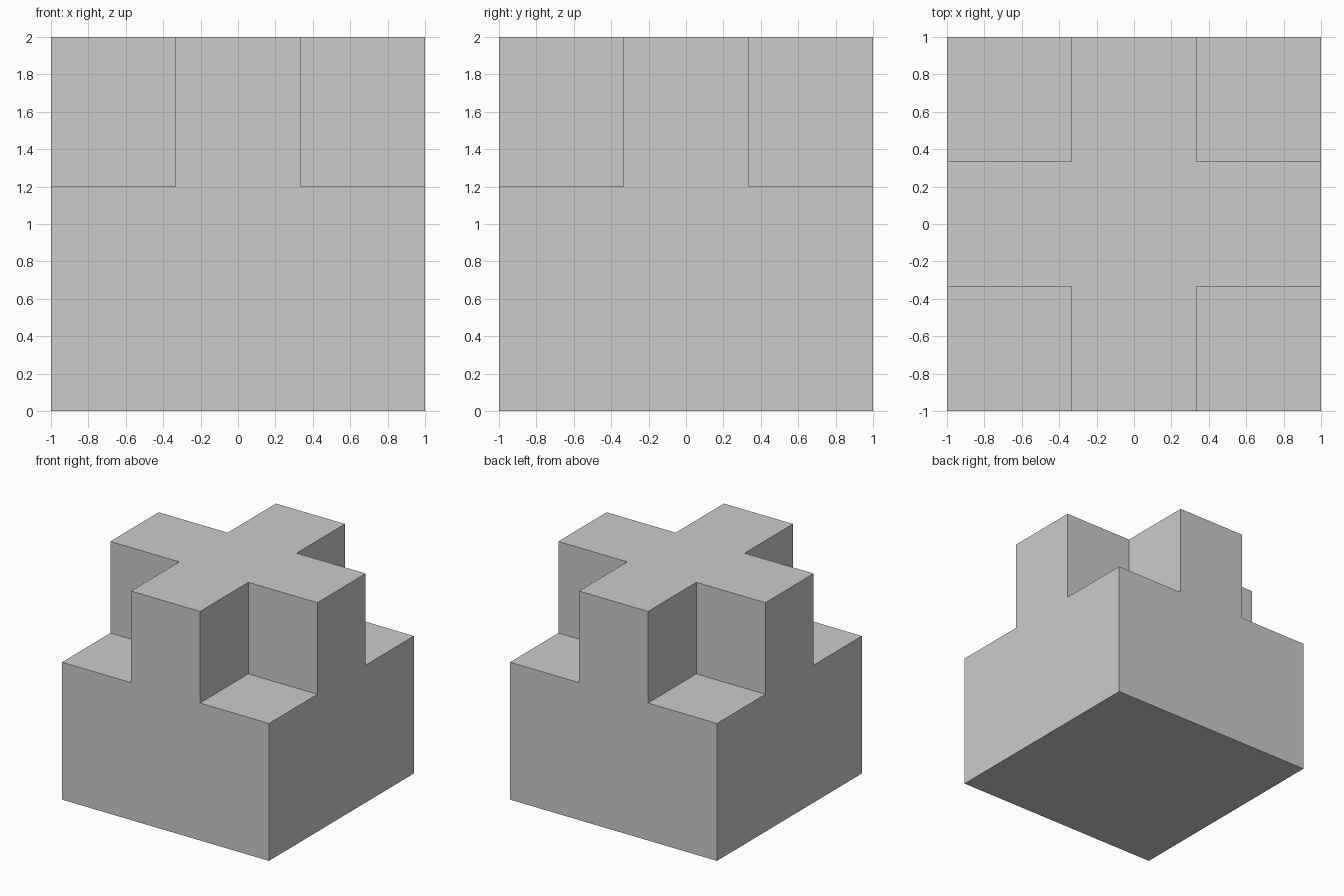
import bpy
import bmesh
from mathutils import Matrix, Vector

cube = bpy.data.objects.get("Cube")
if cube:
    bpy.data.objects.remove(cube, do_unlink=True)

SIZE = 2.0
BASE_HEIGHT = 1.2
ARM = SIZE / 6  # half width of each cross arm

# Plain grey material
grey = bpy.data.materials.new("light grey")
colour = (0.6, 0.6, 0.6, 1.0)
grey.use_nodes = True
grey.diffuse_color = colour
grey.node_tree.nodes["Principled BSDF"].inputs["Base Color"].default_value = colour

# Square base block
bm = bmesh.new()
bmesh.ops.create_cube(bm, size=1.0, matrix=Matrix.Translation((0, 0, BASE_HEIGHT / 2))
                      @ Matrix.Diagonal((SIZE, SIZE, BASE_HEIGHT, 1)))

# Cut the block in thirds both ways
for axis in (Vector((1, 0, 0)), Vector((0, 1, 0))):
    for side in (-1, 1):
        bmesh.ops.bisect_plane(bm, geom=bm.verts[:] + bm.edges[:] + bm.faces[:],
                               plane_co=axis * side * ARM, plane_no=axis)

# Raise the cross, leaving a square notch at each corner
bm.normal_update()
cross = []
for face in bm.faces:
    centre = face.calc_center_median()
    if face.normal.z > 0.9 and min(abs(centre.x), abs(centre.y)) < ARM:
        cross.append(face)
raised = bmesh.ops.extrude_face_region(bm, geom=cross)["geom"]
bmesh.ops.delete(bm, geom=cross, context="FACES_ONLY")
bmesh.ops.translate(bm, vec=(0, 0, SIZE - BASE_HEIGHT),
                    verts=[v for v in raised if isinstance(v, bmesh.types.BMVert)])

# Remove leftover inner edges and merge flat faces
loose = [e for e in bm.edges if not e.link_faces]
bmesh.ops.delete(bm, geom=loose, context="EDGES")
bmesh.ops.dissolve_limit(bm, angle_limit=0.01, verts=bm.verts[:], edges=bm.edges[:])
bmesh.ops.recalc_face_normals(bm, faces=bm.faces[:])

mesh = bpy.data.meshes.new("cross_topped_block")
bm.to_mesh(mesh)
bm.free()
mesh.materials.append(grey)
block = bpy.data.objects.new("cross_topped_block", mesh)
bpy.context.collection.objects.link(block)
